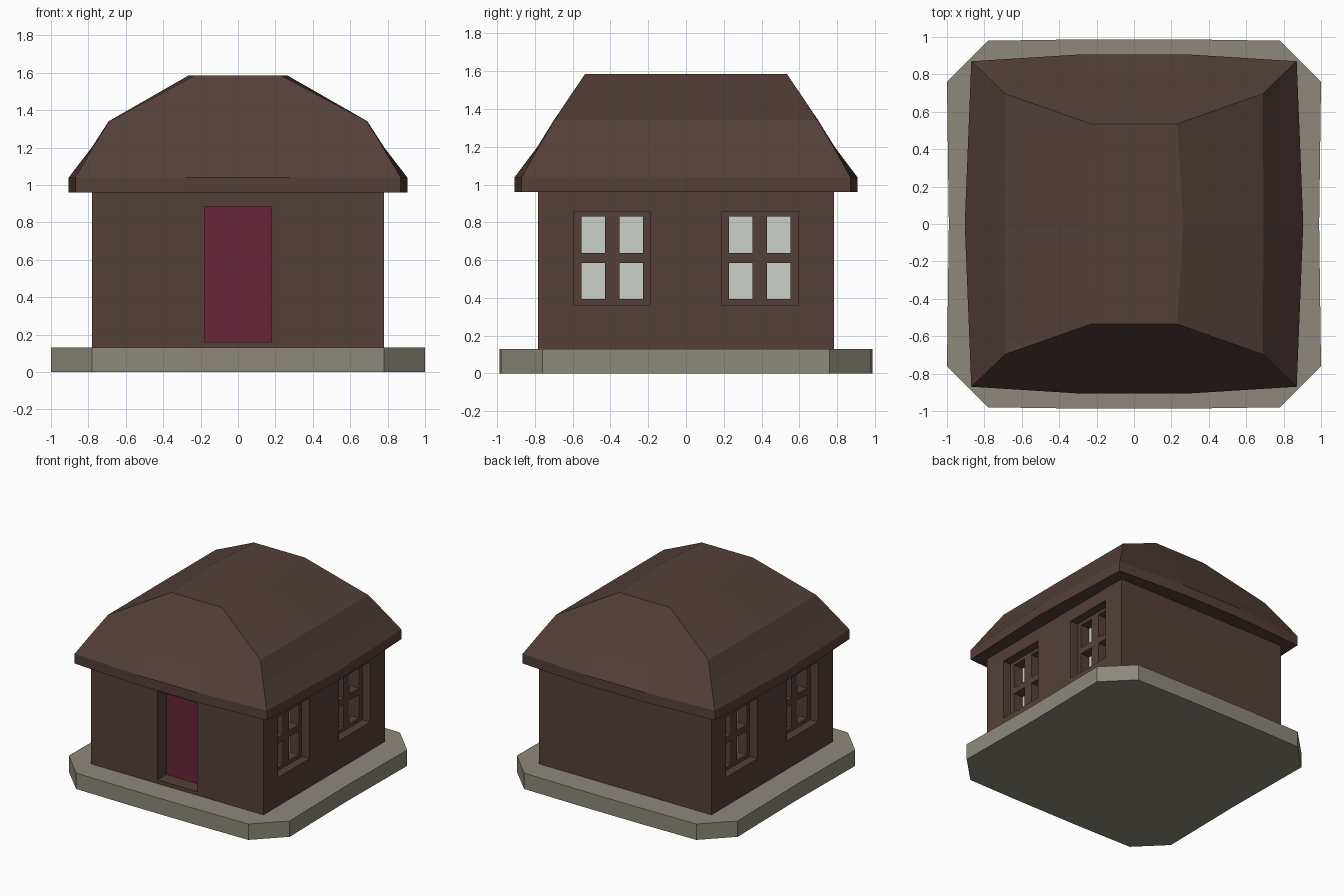
import bpy, bmesh

if "Cube" in bpy.data.objects:
    bpy.data.objects.remove(bpy.data.objects["Cube"])


def srgb(r, g, b):
    f = lambda v: v / 12.92 if v <= 0.04045 else ((v + 0.055) / 1.055) ** 2.4
    return (f(r / 255), f(g / 255), f(b / 255), 1)


def material(name, *rgb):
    m = bpy.data.materials.new(name)
    m.diffuse_color = srgb(*rgb)
    m.use_nodes = True
    m.node_tree.nodes["Principled BSDF"].inputs["Base Color"].default_value = m.diffuse_color
    return m


BROWN = material("brown", 85, 63, 57)
STONE = material("stone grey", 141, 137, 123)
RED = material("dark red", 104, 37, 56)
GLASS = material("pale glass", 203, 209, 203)


def make(name, bm, *mats):
    bmesh.ops.recalc_face_normals(bm, faces=bm.faces)
    me = bpy.data.meshes.new(name)
    bm.to_mesh(me)
    bm.free()
    for m in mats:
        me.materials.append(m)
    ob = bpy.data.objects.new(name, me)
    bpy.context.collection.objects.link(ob)
    return ob


def add_box(bm, x0, x1, y0, y1, z0, z1):
    vs = bmesh.ops.create_cube(bm, size=1)["verts"]
    for v in vs:
        v.co = (x1 if v.co.x > 0 else x0, y1 if v.co.y > 0 else y0,
                z1 if v.co.z > 0 else z0)


def loft(name, rings, mat):
    """Skin a stack of closed rings and cap both ends."""
    bm = bmesh.new()
    loops = [[bm.verts.new(p) for p in r] for r in rings]
    n = len(loops[0])
    for a, b in zip(loops, loops[1:]):
        for i in range(n):
            j = (i + 1) % n
            bm.faces.new((a[i], a[j], b[j], b[i]))
    bm.faces.new(loops[0][::-1])
    bm.faces.new(loops[-1])
    return make(name, bm, mat)


def four_way(quarter, z):
    """Mirror a +x+y quarter outline (side to front order) into a full ring."""
    q = quarter
    pts = (q + [(-x, y) for x, y in q[::-1]] + [(-x, -y) for x, y in q]
           + [(x, -y) for x, y in q[::-1]])
    out = []
    for p in pts:
        if p not in out:
            out.append(p)
    return [(x, y, z) for x, y in out]


# Stone base: chamfered slab with slightly bowed sides
slab = [(0.99, 0.0), (1.0, 0.76), (0.78, 0.98), (0.28, 0.987)]
slab = [four_way(slab, z) for z in (0, 0.13)]
loft("stone_base", slab, STONE)

# Roof: z, corner x, corner y, bowed side x, bowed front y
rows = [(0.96, 0.87, 0.87, 0.905, 0.907),
        (1.04, 0.87, 0.87, 0.905, 0.907),
        (1.20, 0.775, 0.78, 0.782, 0.787),
        (1.34, 0.69, 0.697, 0.692, 0.70),
        (1.585, 0.23, 0.535, 0.265, 0.535)]
loft("roof", [four_way([(sx, 0.0), (cx, cy), (cx * 0.32, fy)], z)
              for z, cx, cy, sx, fy in rows], BROWN)

# Walls
bm = bmesh.new()
add_box(bm, -0.78, 0.78, -0.785, 0.785, 0.13, 0.96)
walls = make("walls", bm, BROWN, GLASS, RED)

# Cutters: window recesses and doorway first, then the four panes per window
recess, panes = bmesh.new(), bmesh.new()
add_box(recess, -0.18, 0.18, -0.9, -0.67, 0.16, 0.885)
for sx in (-1, 1):
    for sy in (-1, 1):
        def cut(bm, xa, xb, ya, yb, z0, z1):
            add_box(bm, *sorted((sx * xa, sx * xb)), *sorted((sy * ya, sy * yb)), z0, z1)
        cut(recess, 0.71, 0.9, 0.19, 0.595, 0.363, 0.858)
        for ya, yb in ((0.228, 0.352), (0.43, 0.553)):
            for z0, z1 in ((0.393, 0.585), (0.637, 0.832)):
                cut(panes, 0.63, 0.75, ya, yb, z0, z1)

for name, bm in (("recess_cutter", recess), ("pane_cutter", panes)):
    cutter = make(name, bm, BROWN)
    cutter.hide_render = True
    mod = walls.modifiers.new(name, 'BOOLEAN')
    mod.operation, mod.solver, mod.object = 'DIFFERENCE', 'EXACT', cutter
    bpy.context.view_layer.update()
    bpy.context.view_layer.objects.active = walls
    bpy.ops.object.modifier_apply(modifier=mod.name)
    bpy.data.objects.remove(cutter)

# Glass at the bottom of the pane holes, red door at the back of the doorway
for p in walls.data.polygons:
    c, n = p.center, p.normal
    p.material_index = 0
    if abs(n.x) > 0.9 and 0.6 < abs(c.x) < 0.65:
        p.material_index = 1
    elif n.y < -0.9 and -0.69 < c.y < -0.65 and abs(c.x) < 0.19:
        p.material_index = 2
